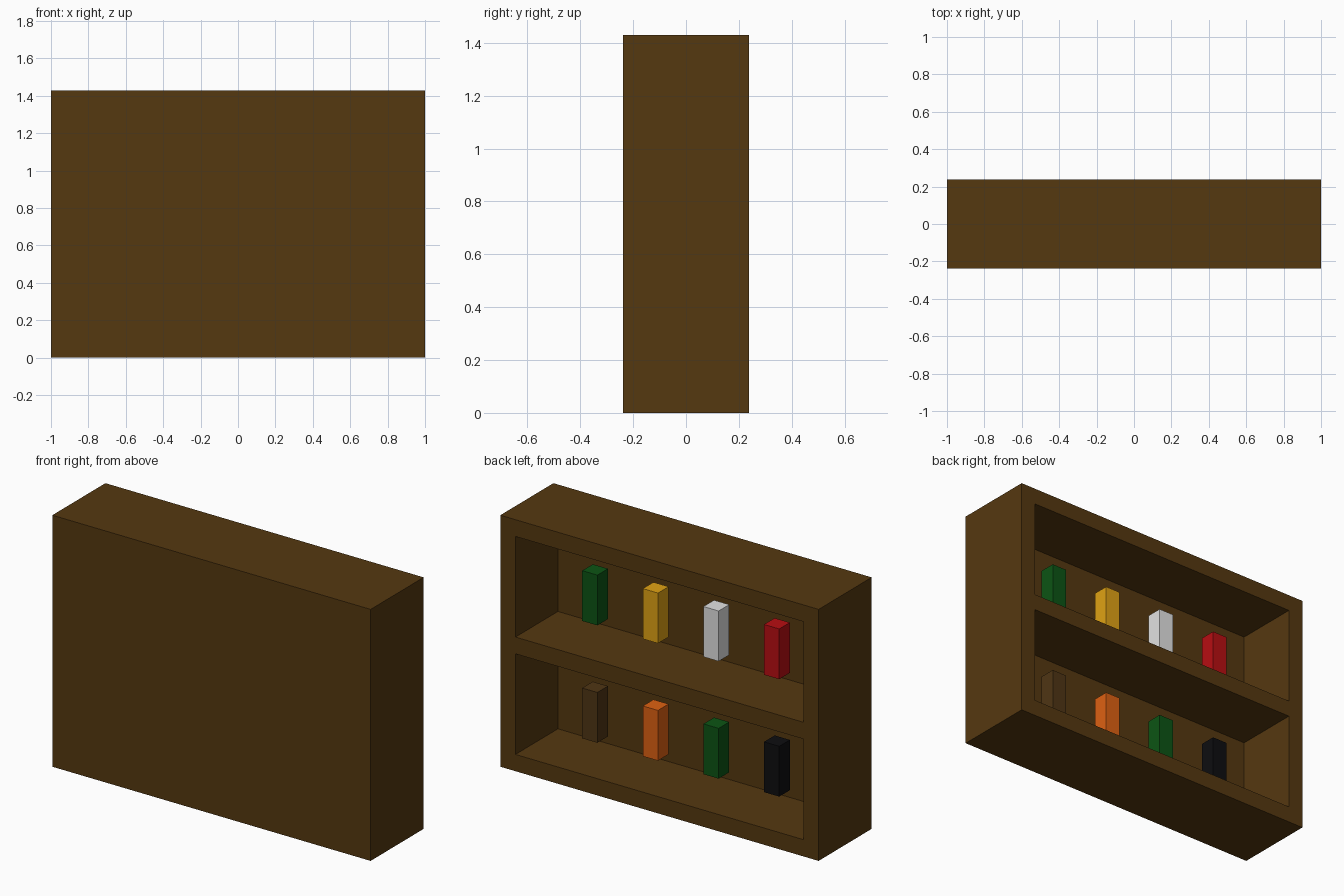
import bpy

if "Cube" in bpy.data.objects:
    bpy.data.objects.remove(bpy.data.objects["Cube"])

U = 2 / 21  # the shelf is 21 x 5 x 15 of these units


def material(name, rgb):
    """Flat colour from 0-255 sRGB values, stored as linear."""
    mat = bpy.data.materials.new(name)
    lin = [((c / 255 + 0.055) / 1.055) ** 2.4 if c > 10 else c / 255 / 12.92 for c in rgb]
    mat.diffuse_color = (*lin, 1)
    mat.use_nodes = True
    mat.node_tree.nodes["Principled BSDF"].inputs["Base Color"].default_value = mat.diffuse_color
    return mat


def box(name, lo, hi, mat):
    """Axis-aligned box between two corners given in units."""
    bpy.ops.mesh.primitive_cube_add(size=1)
    ob = bpy.context.object
    ob.name = name
    ob.location = [(a + b) / 2 * U for a, b in zip(lo, hi)]
    ob.scale = [(b - a) * U for a, b in zip(lo, hi)]
    bpy.ops.object.transform_apply(location=True, rotation=True, scale=True)
    ob.data.materials.append(mat)
    return ob


wood = material("dark wood", (85, 56, 16))
green = material("green", (12, 84, 20))
yellow = material("yellow", (224, 162, 20))
white = material("white", (226, 226, 226))
red = material("red", (184, 14, 18))
brown = material("brown", (79, 53, 20))
orange = material("orange", (222, 97, 18))
black = material("black", (13, 13, 16))

# Cabinet: solid block with two compartments cut in from the back
cabinet = box("cabinet", (-10.5, -2.5, 0), (10.5, 2.5, 15), wood)
for name, z in (("lower_cutter", 1), ("upper_cutter", 8)):
    cutter = box(name, (-9.5, -1.5, z), (9.5, 3.5, z + 6), wood)
    cutter.hide_render = True
    mod = cabinet.modifiers.new(name, 'BOOLEAN')
    mod.operation = 'DIFFERENCE'
    mod.solver = 'EXACT'
    mod.object = cutter
    bpy.context.view_layer.objects.active = cabinet
    bpy.ops.object.modifier_apply(modifier=name)
    bpy.data.objects.remove(cutter)

# Coloured blocks hovering one unit above each shelf floor
rows = {"lower": (2, (brown, orange, green, black)),
        "upper": (9, (green, yellow, white, red))}
for row, (z, mats) in rows.items():
    for i, mat in enumerate(mats):
        x = 6 - 4 * i
        box(f"{row}_{mat.name}_block", (x - 0.5, -0.5, z), (x + 0.5, 0.5, z + 3), mat)
